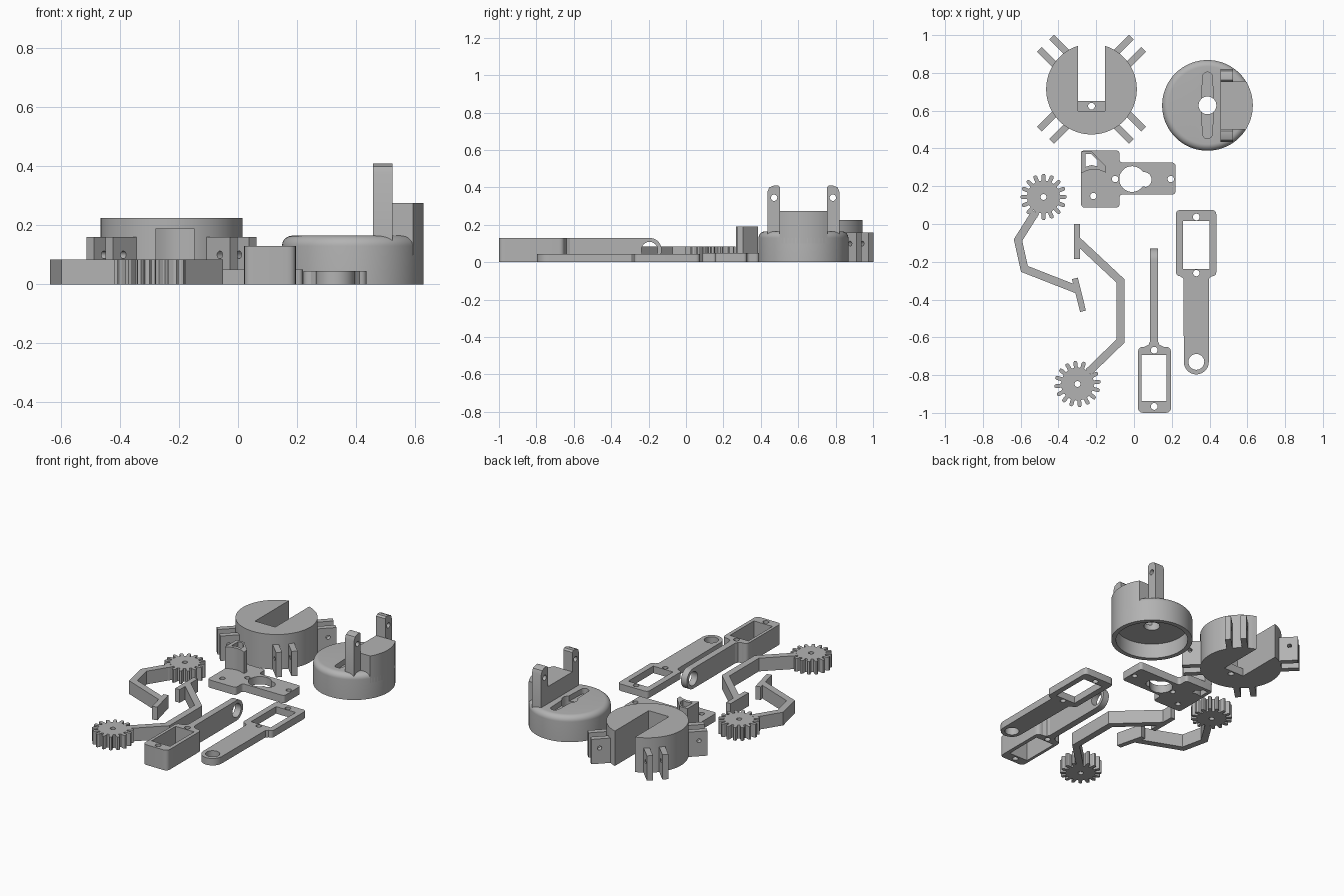
import bpy
import bmesh
from math import sin, cos, pi, radians, sqrt
from mathutils import Matrix, Vector

if "Cube" in bpy.data.objects:
    bpy.data.objects.remove(bpy.data.objects["Cube"], do_unlink=True)

GREY = (0.45, 0.45, 0.45, 1)
grey = bpy.data.materials.new("printed grey")
grey.use_nodes = True
grey.diffuse_color = GREY
grey.node_tree.nodes["Principled BSDF"].inputs["Base Color"].default_value = GREY


def finish(ob):
    """Weld, assign the colour and smooth the curved walls."""
    bm = bmesh.new()
    bm.from_mesh(ob.data)
    bmesh.ops.remove_doubles(bm, verts=bm.verts, dist=0.0002)
    bmesh.ops.recalc_face_normals(bm, faces=bm.faces)
    bm.to_mesh(ob.data)
    bm.free()
    ob.data.materials.clear()
    ob.data.materials.append(grey)
    bpy.ops.object.select_all(action='DESELECT')
    ob.select_set(True)
    bpy.context.view_layer.objects.active = ob
    bpy.ops.object.shade_smooth_by_angle(angle=radians(30))
    return ob


def add(name, mesh):
    ob = bpy.data.objects.new(name, mesh)
    bpy.context.collection.objects.link(ob)
    return ob


def evaluated_mesh(ob):
    deps = bpy.context.evaluated_depsgraph_get()
    return bpy.data.meshes.new_from_object(ob.evaluated_get(deps))


def prism(name, outlines, lo, hi, angle=None, origin=(0, 0)):
    """Extrude an outline with holes upwards, or stand it along a heading."""
    curve = bpy.data.curves.new(name, 'CURVE')
    curve.dimensions = '2D'
    curve.fill_mode = 'BOTH'
    curve.extrude = (hi - lo) / 2
    for pts in outlines:
        s = curve.splines.new('POLY')
        s.points.add(len(pts) - 1)
        for p, q in zip(s.points, pts):
            p.co = (q[0], q[1], 0, 1)
        s.use_cyclic_u = True
    tmp = add(name + "_curve", curve)
    mesh = evaluated_mesh(tmp)
    bpy.data.objects.remove(tmp, do_unlink=True)
    m = Matrix.Translation((0, 0, (lo + hi) / 2))
    if angle is not None:
        c, s = cos(angle), sin(angle)
        m = Matrix(((c, 0, s, 0), (s, 0, -c, 0), (0, 1, 0, 0), (0, 0, 0, 1))) @ m
    mesh.transform(Matrix.Translation((*origin, 0)) @ m)
    return finish(add(name, mesh))


def arc(x, y, r, a=0, b=360, n=32):
    full = b - a == 360
    return [(x + r * cos(radians(a + (b - a) * i / n)), y + r * sin(radians(a + (b - a) * i / n)))
            for i in range(n if full else n + 1)]


def fillet(pts, r, n=5):
    """Round every corner of a polygon."""
    out = []
    for i, p in enumerate(pts):
        p, a, b = Vector(p), Vector(pts[i - 1]), Vector(pts[(i + 1) % len(pts)])
        a, b = p + (a - p).normalized() * r, p + (b - p).normalized() * r
        for k in range(n + 1):
            t = k / n
            out.append(tuple(a * (1 - t) ** 2 + p * 2 * t * (1 - t) + b * t * t))
    return out


def rect(x0, y0, x1, y1, r=0):
    pts = [(x0, y0), (x1, y0), (x1, y1), (x0, y1)]
    return fillet(pts, r) if r else pts


def ribbon(path, width):
    """Outline of a bent strip with mitred corners."""
    path = [Vector(p) for p in path]
    left, right = [], []
    for i, p in enumerate(path):
        dirs = [(b - a).normalized() for a, b in zip(path, path[1:])][max(i - 1, 0):i + 1]
        d = sum(dirs, Vector((0, 0))).normalized()
        off = Vector((-d.y, d.x)) * (width / 2 / d.dot(dirs[0]))
        left.append(tuple(p + off))
        right.append(tuple(p - off))
    return left + right[::-1]


def cut(ob, cutter):
    mod = ob.modifiers.new("cut", 'BOOLEAN')
    mod.object, mod.operation, mod.solver = cutter, 'DIFFERENCE', 'EXACT'
    mesh = evaluated_mesh(ob)
    ob.modifiers.clear()
    ob.data = mesh
    bpy.data.objects.remove(cutter, do_unlink=True)
    finish(ob)


# Slotted base drum with four pairs of hinge tabs
BX, BY, R = -0.225, 0.714, 0.24
SW = 0.072
gap = 90 - 17.5
drum = arc(BX, BY, R, 90 + 17.5, 360 + gap, 72)
prism("base_drum", [drum + [(BX + SW, 0.598), (BX - SW, 0.598)]], 0, 0.225)
prism("base_shelf", [rect(BX - SW, 0.596, BX + SW, 0.65), arc(BX, 0.624, 0.018, n=20)], 0, 0.05)
for k in range(4):
    for lo, hi in ((0.028, 0.064), (-0.064, -0.028)):
        prism("base_tab", [rect(0.2, 0, 0.344, 0.16), arc(0.295, 0.1, 0.013, n=16)],
              lo, hi, pi / 4 + k * pi / 2, (BX, BY))

# Rotating cup: lathed shell, hollow underneath
CX, CY = 0.389, 0.628
profile = [(0, 0.095), (0.212, 0.095), (0.212, 0), (R, 0)]
profile += arc(R - 0.035, 0.13, 0.035, 0, 90, 8) + [(0, 0.165)]
bm = bmesh.new()
verts = [bm.verts.new((r, 0, z)) for r, z in profile]
edges = [bm.edges.new(e) for e in zip(verts, verts[1:])]
bmesh.ops.spin(bm, geom=verts + edges, cent=(0, 0, 0), axis=(0, 0, 1), angle=2 * pi, steps=72)
bmesh.ops.remove_doubles(bm, verts=bm.verts, dist=0.0002)
bmesh.ops.translate(bm, verts=bm.verts, vec=(CX, CY, 0))
mesh = bpy.data.meshes.new("turret_cup")
bm.to_mesh(mesh)
bm.free()
cup = finish(add("turret_cup", mesh))
horn = arc(CX, CY + 0.15, 0.026, 0, 180, 12) + [(CX - 0.032, CY)]
horn += arc(CX, CY - 0.15, 0.026, 180, 360, 12) + [(CX + 0.032, CY)]
cut(cup, prism("horn_cutter", [horn], 0.13, 0.3))
cut(cup, prism("shaft_cutter", [arc(CX, CY, 0.047)], -0.1, 0.3))

# Motor block and shoulder prongs on the cup
back = [(CX + sqrt(R * R - t * t), CY + t) for t in [-0.128 + 0.016 * i for i in range(17)]]
prism("shoulder_block", [[(0.458, CY + 0.128), (0.458, CY - 0.128)] + back], 0.1, 0.275)
for side in (-1, 1):
    y_in, y_out = 0.125 * side, 0.193 * side
    top = [(y_in, 0.12), (y_out, 0.12), (y_out, 0.375)]
    top += [(y_out - side * 0.01, 0.4), (y_out - side * 0.035, 0.41), (y_in + side * 0.01, 0.41), (y_in, 0.4)]
    prism("shoulder_prong", [top, arc(0.157 * side, 0.345, 0.017, n=20)], 0.458, 0.523, pi / 2, (0, CY))

# Gripper mounting plate with a hollow post
plate = rect(-0.28, 0.087, -0.077, 0.39, 0.02)
plate = fillet([(-0.28, 0.087), (-0.077, 0.087), (-0.077, 0.156), (0.22, 0.156),
                (0.22, 0.325), (-0.077, 0.325), (-0.077, 0.39), (-0.28, 0.39)], 0.02)
motor = arc(-0.01, 0.238, 0.068, 35, 325, 32) + arc(0.053, 0.235, 0.04, -75, 75, 14)
post_hole = [(-0.258, 0.37), (-0.225, 0.37), (-0.192, 0.335), (-0.192, 0.305), (-0.225, 0.312), (-0.258, 0.302)]
screws = [arc(x, y, 0.017, n=20) for x, y in ((-0.1, 0.238), (0.195, 0.238), (-0.215, 0.148))]
prism("gripper_plate", [plate, motor, post_hole] + screws, 0, 0.05)
post = [(-0.28, 0.385), (-0.225, 0.385), (-0.148, 0.305), (-0.148, 0.272), (-0.18, 0.285),
        (-0.215, 0.29), (-0.25, 0.283), (-0.28, 0.268)]
prism("gripper_post", [post, post_hole], 0.05, 0.19)


# Geared gripper fingers
def finger(side, gx, gy, arm, pad, turn):
    teeth, step = 16, 2 * pi / 16
    shape = ((-0.5, 0.086), (-0.3, 0.088), (-0.24, 0.114), (-0.12, 0.122),
             (0.12, 0.122), (0.24, 0.114), (0.3, 0.088))
    gear = [(gx + r * cos((k + t) * step + turn), gy + r * sin((k + t) * step + turn))
            for k in range(teeth) for t, r in shape]
    prism(side + "_finger_gear", [gear, arc(gx, gy, 0.016, n=20)], 0, 0.085)
    prism(side + "_finger_arm", [ribbon(arm, 0.042)], 0, 0.085)
    prism(side + "_finger_pad", [ribbon(pad, 0.032)], 0, 0.085)


finger("right", -0.479, 0.143,
       [(-0.521, 0.063), (-0.614, -0.085), (-0.58, -0.238), (-0.296, -0.349)],
       [(-0.313, -0.288), (-0.27, -0.462)], 0)
finger("left", -0.299, -0.847,
       [(-0.24, -0.783), (-0.071, -0.619), (-0.071, -0.302), (-0.3, -0.088)],
       [(-0.302, 0), (-0.302, -0.185)], 0.1)

# Forearm: deep motor box with an upright drilled bar
prism("forearm_box", [rect(0.021, -1, 0.196, -0.65, 0.03), rect(0.04, -0.937, 0.172, -0.693),
                      arc(0.107, -0.668, 0.018, n=20), arc(0.107, -0.966, 0.018, n=20)], 0, 0.13)
bar = [(-0.65, 0.13), (-0.65, 0)] + arc(-0.195, 0.065, 0.065, -90, 90, 20)
prism("forearm_bar", [bar, arc(-0.195, 0.065, 0.044)], 0.085, 0.127, pi / 2)
for s in (-1, 1):
    x = 0.106 + s * 0.021
    prism("forearm_neck", [[(x, -0.62), (x + s * 0.008, -0.64), (x + s * 0.03, -0.65), (x, -0.65)]], 0, 0.13)

# Flat upper arm: motor frame with a round-ended tail
UX = 0.33
tail = fillet([(0.222, -0.277), (0.222, 0.074), (0.436, 0.074), (0.436, -0.277)], 0.025)
tail += [(UX + 0.068, -0.29)] + arc(UX, -0.73, 0.066, 0, -180, 24) + [(UX - 0.068, -0.29)]
prism("upper_arm", [tail, rect(0.26, -0.238, 0.4, 0.016), arc(UX, -0.73, 0.042),
                    arc(UX, 0.037, 0.018, n=20), arc(UX, -0.26, 0.017, n=20)], 0, 0.045)
